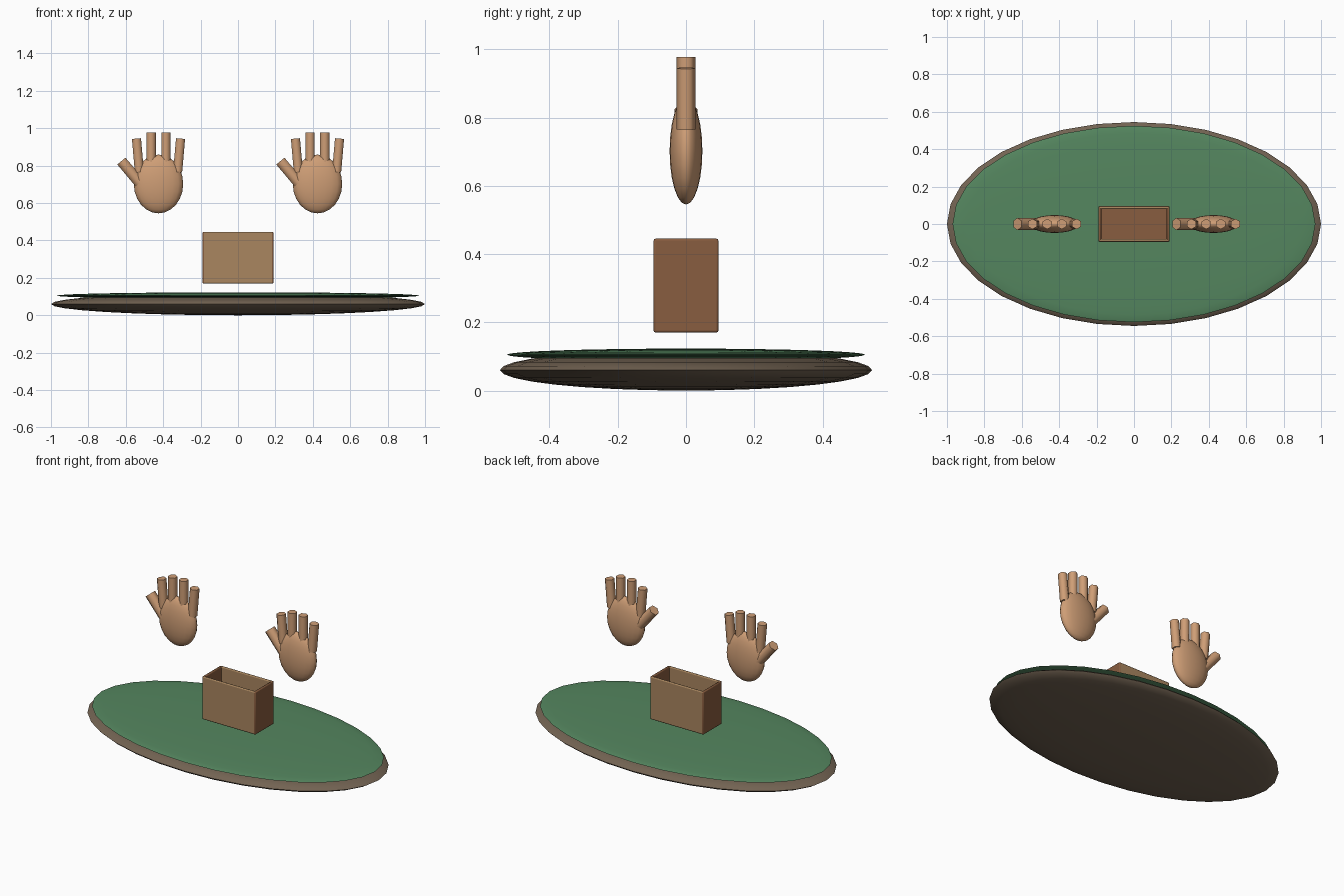
import bpy
from math import radians

if "Cube" in bpy.data.objects:
    bpy.data.objects.remove(bpy.data.objects["Cube"])


def material(name, rgb):
    m = bpy.data.materials.new(name)
    m.diffuse_color = (*rgb, 1)
    m.use_nodes = True
    m.node_tree.nodes["Principled BSDF"].inputs["Base Color"].default_value = m.diffuse_color
    return m


wood_dark = material("dark_wood", (0.17, 0.125, 0.085))
felt = material("felt_green", (0.09, 0.24, 0.115))
tan = material("tan_wood", (0.40, 0.24, 0.115))
brown = material("brown_wood", (0.25, 0.11, 0.05))
skin = material("skin", (0.62, 0.34, 0.18))


def finish(name, mat, angle=45):
    ob = bpy.context.object
    ob.name = name
    ob.data.materials.append(mat)
    bpy.ops.object.transform_apply(location=False, rotation=False, scale=True)
    bpy.ops.object.shade_smooth_by_angle(angle=radians(angle))
    return ob


def ellipsoid(name, loc, radii, mat, seg=32, rings=16):
    bpy.ops.mesh.primitive_uv_sphere_add(segments=seg, ring_count=rings, location=loc)
    bpy.context.object.scale = radii
    return finish(name, mat, 60)


def panel(name, loc, size, mat, bevel=0.006):
    bpy.ops.mesh.primitive_cube_add(size=1, location=loc)
    bpy.context.object.scale = size
    ob = finish(name, mat, 30)
    mod = ob.modifiers.new("bevel", 'BEVEL')
    mod.width, mod.segments = bevel, 2


def finger(name, x, z, tilt, radius, length):
    bpy.ops.mesh.primitive_cylinder_add(vertices=6, radius=radius, depth=length,
                                        location=(x, 0, z), rotation=(0, radians(tilt), 0))
    finish(name, skin, 65)


# oval table: wooden body with a felt top
ellipsoid("table_body", (0, 0, 0.06), (1, 0.545, 0.06), wood_dark)
ellipsoid("felt_top", (0, 0, 0.105), (0.97, 0.525, 0.018), felt)

# open box made of five panels
for s, side in ((-1, "front"), (1, "back")):
    panel(f"box_{side}", (0, s * 0.0875, 0.3075), (0.376, 0.015, 0.275), tan)
for s, side in ((-1, "left"), (1, "right")):
    panel(f"box_{side}", (s * 0.1825, 0, 0.3075), (0.015, 0.19, 0.275), brown)
panel("box_floor", (0, 0, 0.179), (0.37, 0.18, 0.016), brown, 0.003)

# two identical hands: palm, four fingers, thumb
for cx, side in ((-0.425, "left"), (0.425, "right")):
    ellipsoid(f"{side}_palm", (cx, 0, 0.702), (0.132, 0.048, 0.157), skin, 20, 12)
    for i, (dx, z, tilt) in enumerate(((-0.11, 0.855, -5), (-0.039, 0.888, 0),
                                       (0.039, 0.888, 0), (0.11, 0.855, 5))):
        finger(f"{side}_finger_{i + 1}", cx + dx, z, tilt, 0.028, 0.18)
    finger(f"{side}_thumb", cx - 0.147, 0.763, -40, 0.033, 0.16)
